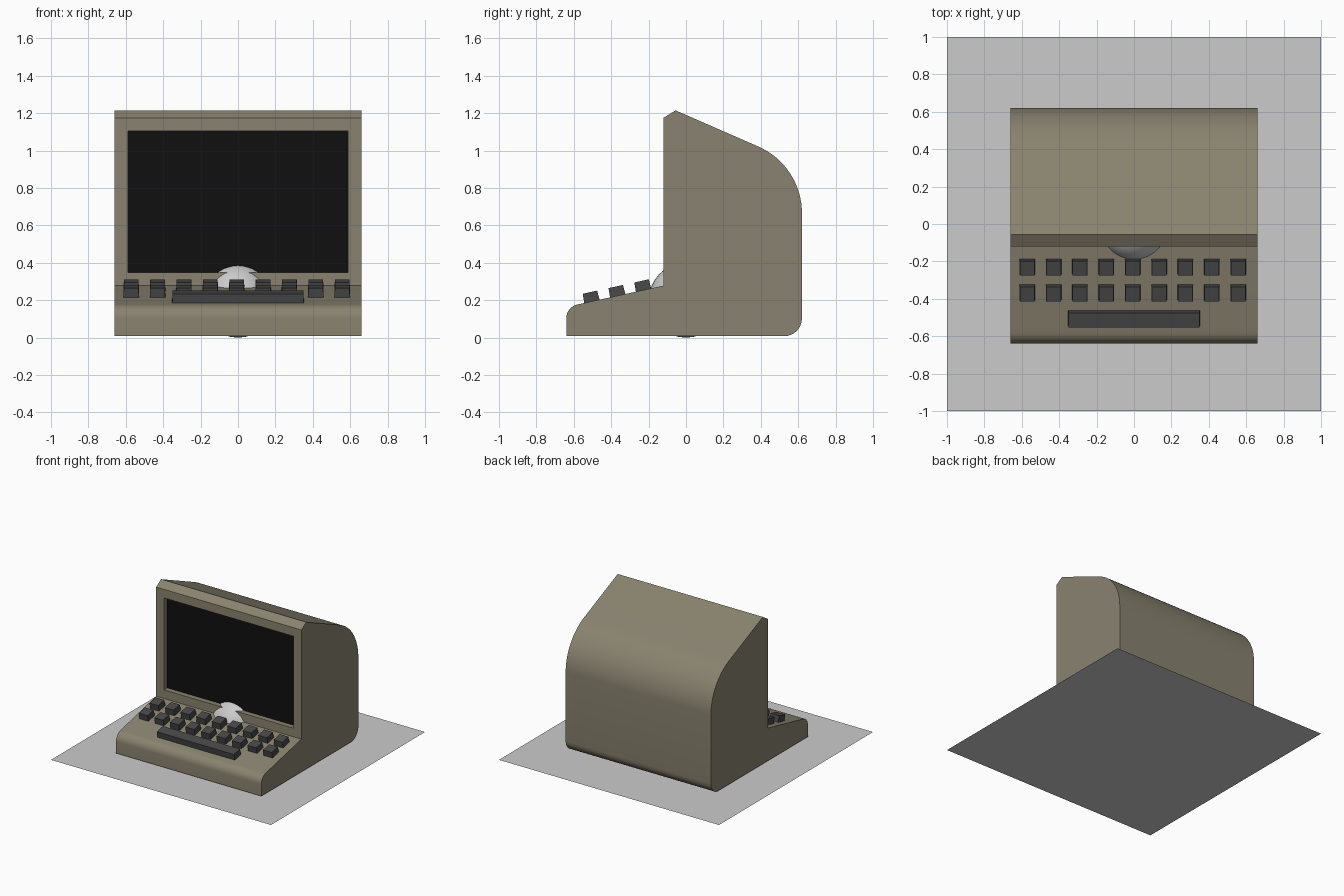
import bpy, bmesh, math
from mathutils import Vector, Matrix

if "Cube" in bpy.data.objects:
    bpy.data.objects.remove(bpy.data.objects["Cube"])


def material(name, color):
    m = bpy.data.materials.new(name)
    m.diffuse_color = (*color, 1)
    m.use_nodes = True
    m.node_tree.nodes["Principled BSDF"].inputs["Base Color"].default_value = m.diffuse_color
    return m


def make_object(name, bm, mats=(), smooth=False):
    mesh = bpy.data.meshes.new(name)
    bm.to_mesh(mesh)
    bm.free()
    for m in mats:
        mesh.materials.append(m)
    ob = bpy.data.objects.new(name, mesh)
    bpy.context.collection.objects.link(ob)
    if smooth:
        bpy.ops.object.select_all(action='DESELECT')
        ob.select_set(True)
        bpy.context.view_layer.objects.active = ob
        bpy.ops.object.shade_smooth_by_angle(angle=math.radians(30))
    return ob


def fillet(prev, corner, nxt, length, steps):
    """Circular arc tangent to both legs, starting `length` from the corner."""
    p, c, n = Vector(prev), Vector(corner), Vector(nxt)
    d1, d2 = (p - c).normalized(), (n - c).normalized()
    half = d1.angle(d2) / 2
    centre = c + (d1 + d2).normalized() * (length / math.cos(half))
    radius = length * math.tan(half)
    a, b = c + d1 * length - centre, c + d2 * length - centre
    sweep = math.pi - 2 * half
    arc = []
    for i in range(steps + 1):
        t = i / steps
        blend = a * math.sin((1 - t) * sweep) + b * math.sin(t * sweep)
        arc.append(centre + blend.normalized() * radius)
    return arc


beige = material("beige_plastic", (0.25, 0.224, 0.16))
black = material("screen_glass", (0.005, 0.005, 0.005))
dark = material("key_plastic", (0.065, 0.065, 0.065))

# Casing: side profile (y, z, fillet length, fillet steps) extruded across x
HALF_W = 0.66
profile = [(-0.64, 0.008, 0, 0), (0.62, 0.008, 0.095, 8),
           (0.62, 0.92, 0.255, 16), (-0.056, 1.215, 0, 0),
           (-0.12, 1.175, 0, 0), (-0.12, 0.278, 0, 0),
           (-0.64, 0.164, 0.06, 8)]
points = []
for i, (y, z, length, steps) in enumerate(profile):
    if length:
        points += fillet(profile[i - 1][:2], (y, z),
                         profile[(i + 1) % len(profile)][:2], length, steps)
    else:
        points.append(Vector((y, z)))

bm = bmesh.new()
cap = bm.faces.new([bm.verts.new((-HALF_W, p.x, p.y)) for p in points])
ext = bmesh.ops.extrude_face_region(bm, geom=[cap], use_keep_orig=True)
bmesh.ops.translate(bm, vec=(2 * HALF_W, 0, 0),
                    verts=[v for v in ext['geom'] if isinstance(v, bmesh.types.BMVert)])
bmesh.ops.recalc_face_normals(bm, faces=bm.faces)

# Recessed screen set into the upright front face
front = [f for f in bm.faces if f.normal.y < -0.99 and f.calc_center_median().z > 0.5][0]
bmesh.ops.inset_individual(bm, faces=[front], thickness=0.1)
screen = bmesh.ops.extrude_discrete_faces(bm, faces=[front])['faces'][0]
bmesh.ops.translate(bm, vec=(0, 0.043, 0), verts=screen.verts)
screen.material_index = 1
make_object("computer_casing", bm, [beige, black], smooth=True)

# Keys: slightly tapered blocks lying on the sloping deck
SLOPE = math.atan2(0.114, 0.52)


def key(name, x, y, width, depth=0.085, height=0.066):
    bm = bmesh.new()
    bmesh.ops.create_cube(bm, size=1)
    for v in bm.verts:
        inset = 0.006 if v.co.z > 0 else 0
        v.co = Vector((v.co.x * (width - inset), v.co.y * (depth - inset), v.co.z * height))
    deck_z = 0.278 + (y + 0.12) * math.tan(SLOPE)
    bm.transform(Matrix.Translation((x, y, deck_z)) @ Matrix.Rotation(SLOPE, 4, 'X')
                 @ Matrix.Translation((0, 0, 0.017)))
    make_object(name, bm, [dark])


for row, y in enumerate((-0.227, -0.365)):
    for col in range(9):
        key(f"key_{row}_{col}", -0.571 + 0.141 * col, y, 0.084)
key("space_bar", 0, -0.503, 0.705)

# Ball standing inside the casing and poking through the front
bm = bmesh.new()
bmesh.ops.create_uvsphere(bm, u_segments=32, v_segments=16, radius=0.2,
                          matrix=Matrix.Translation((0, 0, 0.2)))
make_object("ball", bm, smooth=True)

# Base sheet
bm = bmesh.new()
bmesh.ops.create_grid(bm, x_segments=1, y_segments=1, size=1)
make_object("base_sheet", bm)
